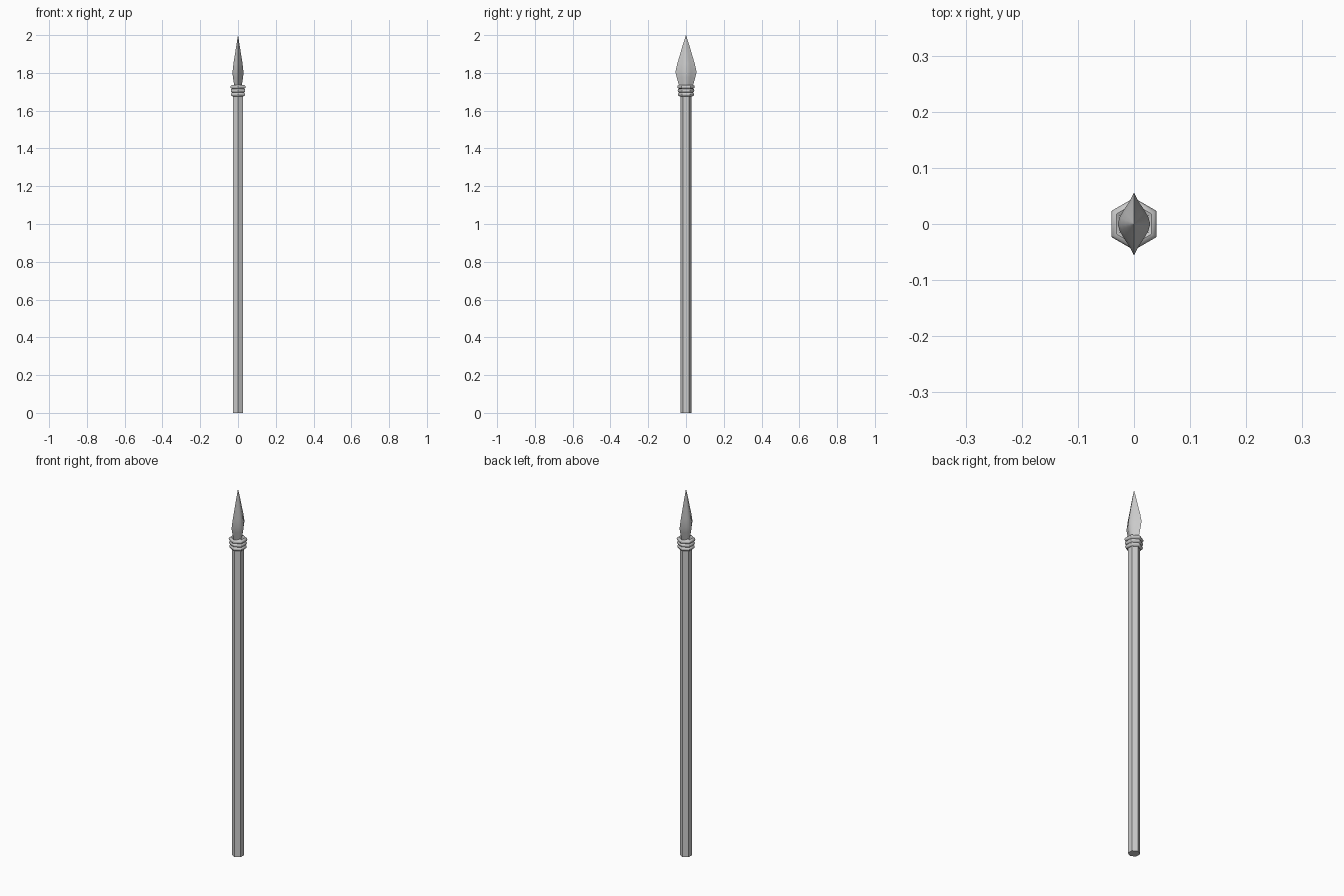
import bpy, bmesh, math

if "Cube" in bpy.data.objects:
    bpy.data.objects.remove(bpy.data.objects["Cube"])


def loft(name, rings, smooth=False, closed=False):
    """Skin a stack of equal-length rings; cap the ends or close the loop."""
    bm = bmesh.new()
    loops = [[bm.verts.new(p) for p in ring] for ring in rings]
    n = len(loops[0])
    pairs = list(zip(loops, loops[1:]))
    if closed:
        pairs.append((loops[-1], loops[0]))
    for a, b in pairs:
        for i in range(n):
            j = (i + 1) % n
            bm.faces.new((a[i], a[j], b[j], b[i]))
    if not closed:
        bm.faces.new(loops[0][::-1])
        bm.faces.new(loops[-1])
    bmesh.ops.recalc_face_normals(bm, faces=bm.faces)
    mesh = bpy.data.meshes.new(name)
    bm.to_mesh(mesh)
    bm.free()
    ob = bpy.data.objects.new(name, mesh)
    bpy.context.collection.objects.link(ob)
    if smooth:
        bpy.context.view_layer.objects.active = ob
        ob.select_set(True)
        bpy.ops.object.shade_smooth_by_angle(angle=math.radians(50))
        ob.select_set(False)
    return ob


def hexagon(r, z):
    # corners point along +y and -y
    return [(r * math.sin(k * math.pi / 3), r * math.cos(k * math.pi / 3), z)
            for k in range(6)]


# Hexagonal shaft
loft("shaft", [hexagon(0.03, 0), hexagon(0.03, 1.735)])

# Three hexagonal binding rings, slightly wider towards the top
for i, (z, r) in enumerate([(1.686, 0.033), (1.706, 0.034), (1.726, 0.036)]):
    profile = [(r + 0.0105 * math.cos(k * math.pi / 4),
                z + 0.0105 * math.sin(k * math.pi / 4)) for k in range(8)]
    loft(f"binding_ring_{i + 1}", [hexagon(pr, pz) for pr, pz in profile],
         smooth=True, closed=True)

# Leaf-shaped spearhead: rounded spine with thin edges along y
quarter = [(1.0, 0.0), (0.88, 0.22), (0.64, 0.44), (0.3, 0.7)]
section = quarter + [(0, 1)] + [(-x, y) for x, y in quarter[::-1]]
section += [(x, -y) for x, y in section[-2:0:-1]]
stations = [(1.70, 0.018, 0.028), (1.74, 0.021, 0.039), (1.775, 0.027, 0.049),
            (1.805, 0.029, 0.056), (1.85, 0.024, 0.046), (1.90, 0.016, 0.031),
            (1.95, 0.008, 0.0165), (2.0, 0.0003, 0.0003)]
loft("spearhead", [[(x * hx, y * hy, z) for x, y in section]
                   for z, hx, hy in stations], smooth=True)
